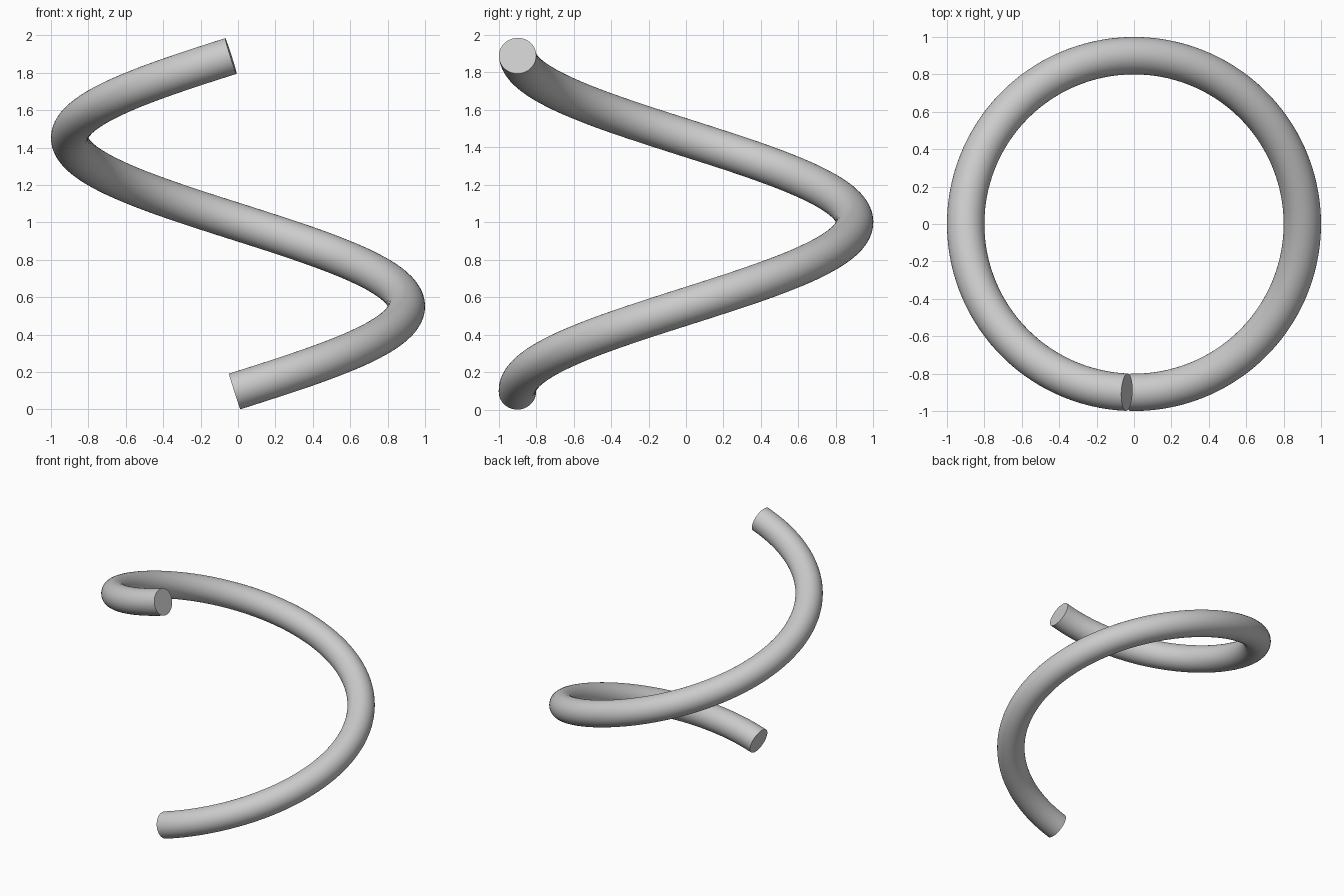
import bpy
import bmesh
from math import sin, cos, pi
from mathutils import Vector

cube = bpy.data.objects.get("Cube")
if cube:
    bpy.data.objects.remove(cube)

COIL_RADIUS, TUBE_RADIUS, PITCH = 0.9, 0.1, 1.8
START, END = -0.02, 2 * pi - 0.042
STEPS, SIDES = 128, 40
BASE_HEIGHT = 0.0955

# Grey material
grey = bpy.data.materials.new("grey")
grey.use_nodes = True
grey.diffuse_color = (0.6, 0.6, 0.6, 1)
grey.node_tree.nodes["Principled BSDF"].inputs["Base Color"].default_value = grey.diffuse_color


def tube_ring(bm, t):
    """Circle of vertices square to the helix at angle t."""
    centre = Vector((COIL_RADIUS * sin(t), -COIL_RADIUS * cos(t),
                     BASE_HEIGHT + PITCH * (t - START) / (2 * pi)))
    tangent = Vector((COIL_RADIUS * cos(t), COIL_RADIUS * sin(t), PITCH / (2 * pi))).normalized()
    outward = Vector((sin(t), -cos(t), 0))
    side = tangent.cross(outward)
    angles = [2 * pi * i / SIDES for i in range(SIDES)]
    return [bm.verts.new(centre + TUBE_RADIUS * (outward * cos(a) + side * sin(a))) for a in angles]


# Single turn of round tube, swept along the helix
bm = bmesh.new()
rings = [tube_ring(bm, START + (END - START) * i / STEPS) for i in range(STEPS + 1)]
for low, high in zip(rings, rings[1:]):
    for i in range(SIDES):
        j = (i + 1) % SIDES
        bm.faces.new((low[i], low[j], high[j], high[i]))

# Flat end caps
bm.faces.new(rings[0][::-1])
bm.faces.new(rings[-1])
bmesh.ops.recalc_face_normals(bm, faces=bm.faces[:])

mesh = bpy.data.meshes.new("coil_tube")
bm.to_mesh(mesh)
bm.free()
mesh.materials.append(grey)
coil = bpy.data.objects.new("coil_tube", mesh)
bpy.context.collection.objects.link(coil)

# Smooth tube with sharp cap rims
bpy.ops.object.select_all(action="DESELECT")
coil.select_set(True)
bpy.context.view_layer.objects.active = coil
bpy.ops.object.shade_smooth_by_angle(angle=pi / 6)
